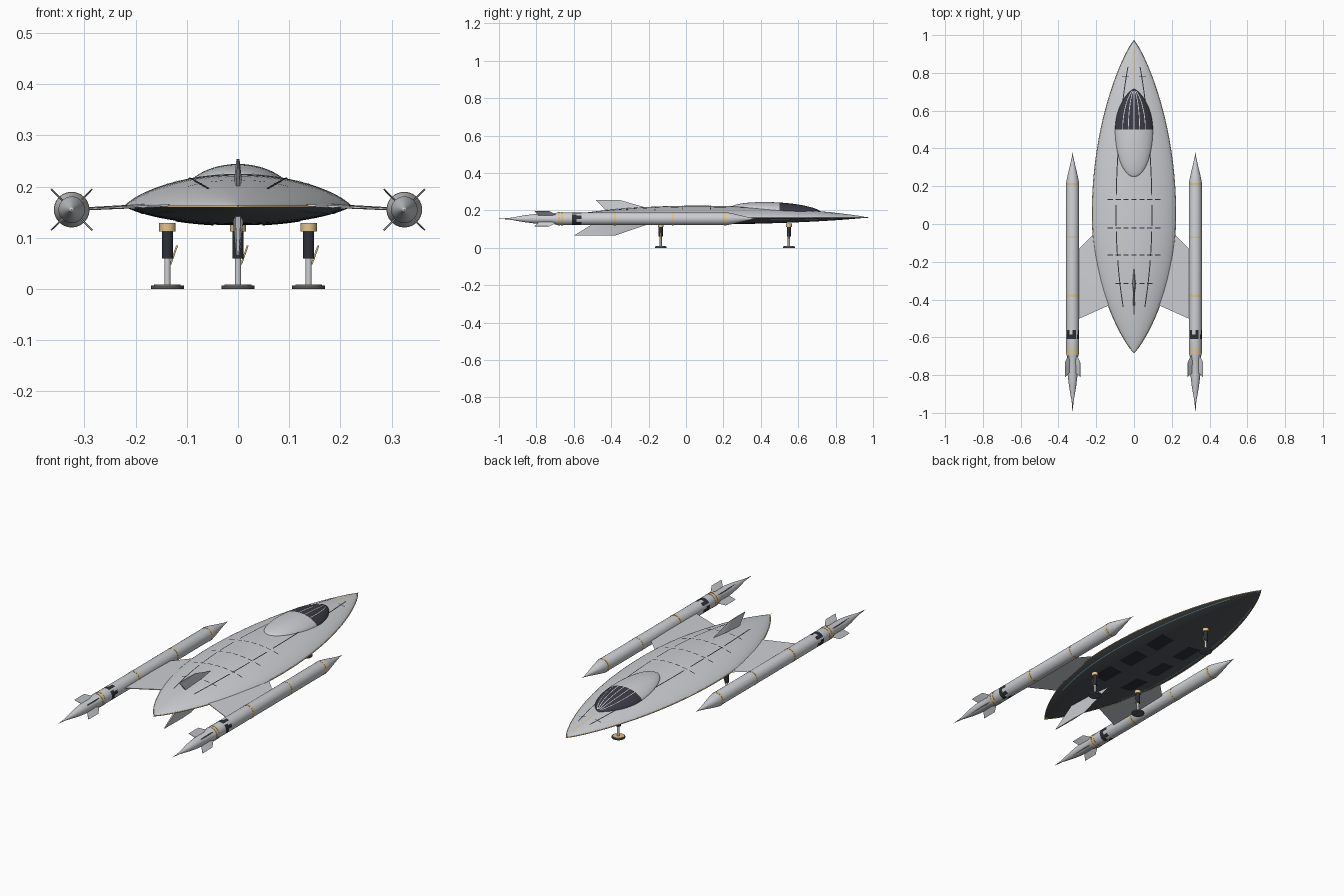
import bpy, bmesh, math
from mathutils import Vector

cube = bpy.data.objects.get("Cube")
if cube:
    bpy.data.objects.remove(cube, do_unlink=True)


def material(name, r, g, b):
    m = bpy.data.materials.new(name)
    m.use_nodes = True
    m.diffuse_color = (r, g, b, 1)
    for n in m.node_tree.nodes:
        if n.type == 'BSDF_PRINCIPLED':
            n.inputs['Base Color'].default_value = (r, g, b, 1)
            n.inputs['Roughness'].default_value = 0.5
    return m


GREY = material("hull grey", 0.61, 0.625, 0.65)
BELLY = material("belly charcoal", 0.09, 0.095, 0.105)
BLACK = material("panel black", 0.027, 0.03, 0.04)
GLASS = material("canopy glass", 0.045, 0.042, 0.06)
GOLD = material("gold trim", 0.76, 0.56, 0.26)
CYAN = material("cyan strip", 0.3, 0.65, 0.75)


def finish(bm, name, mats, facing=0, angle=35):
    bmesh.ops.remove_doubles(bm, verts=bm.verts, dist=1e-5)
    bmesh.ops.recalc_face_normals(bm, faces=bm.faces)
    if facing and sum(f.normal.z for f in bm.faces) * facing < 0:
        bmesh.ops.reverse_faces(bm, faces=bm.faces)
    me = bpy.data.meshes.new(name)
    bm.to_mesh(me)
    bm.free()
    for m in mats:
        me.materials.append(m)
    me.shade_smooth()
    me.set_sharp_from_angle(angle=math.radians(angle))
    ob = bpy.data.objects.new(name, me)
    bpy.context.collection.objects.link(ob)


def sheet(name, nu, nv, point, mats, rule=None, facing=0):
    """Grid surface through point(u, v), with u and v from 0 to 1."""
    bm = bmesh.new()
    g = [[bm.verts.new(point(i / nu, j / nv)) for j in range(nv + 1)] for i in range(nu + 1)]
    for i in range(nu):
        for j in range(nv):
            f = bm.faces.new((g[i][j], g[i + 1][j], g[i + 1][j + 1], g[i][j + 1]))
            if rule:
                f.material_index = rule(i, j)
    finish(bm, name, mats, facing)


def lathe(name, profile, place, mats, rule=None, sides=24):
    """Turn (position, radius) pairs; place(position, a, b) sets the axis."""
    n = len(profile) - 1

    def point(u, v):
        p, r = profile[round(u * n)]
        a = v * math.tau
        return place(p, r * math.cos(a), r * math.sin(a))
    sheet(name, n, sides, point, mats, rule)


def fin(name, root, tip, normal, root_t, tip_t):
    """Blade with sharp nose and blunt tail; root and tip are (leading, trailing) points."""
    bm = bmesh.new()
    rings = []
    for (lead, trail), t in ((root, root_t), (tip, tip_t)):
        lead, trail, n = Vector(lead), Vector(trail), Vector(normal).normalized() * t
        mid, end = lead.lerp(trail, 0.4), n * 0.5
        rings.append([bm.verts.new(p) for p in (lead, mid + n, trail + end, trail - end, mid - n)])
    a, b = rings
    for i in range(5):
        k = (i + 1) % 5
        bm.faces.new((a[i], a[k], b[k], b[i]))
    bm.faces.new(a)
    bm.faces.new(b)
    finish(bm, name, [GREY])


def tube(name, pts, radius, mat, cyclic=False):
    cu = bpy.data.curves.new(name, 'CURVE')
    cu.dimensions = '3D'
    cu.bevel_depth = radius
    cu.bevel_resolution = 1
    cu.use_fill_caps = True
    sp = cu.splines.new('POLY')
    sp.points.add(len(pts) - 1)
    for q, p in zip(sp.points, pts):
        q.co = (*p, 1)
    sp.use_cyclic_u = cyclic
    cu.materials.append(mat)
    bpy.context.collection.objects.link(bpy.data.objects.new(name, cu))


# Hull: pointed lens, grey above and charcoal below
EDGE, MID, FORE, AFT = 0.162, 0.05, 0.92, 0.73


def width(y):
    t = (y - MID) / (FORE if y > MID else AFT)
    return 0.221 * max(0, 1 - t * t) ** 0.85


def skin(x, y, side=1):
    w = max(width(y), 1e-6)
    return EDGE + side * (0.285 if side > 0 else 0.17) * w * max(0, 1 - (x / w) ** 2) ** 0.75


def hull_y(u):
    c = -math.cos(u * math.pi)
    return MID + c * (FORE if c > 0 else AFT)


def hull_point(u, v):
    y, a = hull_y(u), v * math.tau
    x = width(y) * math.cos(a)
    return x, y, skin(x, y, 1 if v <= 0.5 else -1)


sheet("hull", 56, 56, hull_point, [GREY, BELLY], lambda i, j: int(j >= 28))
rim = [(s * width(hull_y(k / 48)), hull_y(k / 48), EDGE - 0.001)
       for s, ks in ((1, range(49)), (-1, range(47, 0, -1))) for k in ks]
tube("hull_rim", rim, 0.0025, GOLD, True)
for name, start, end in (("nose_spike", 0.95, 0.985), ("tail_spike", -0.66, -0.695)):
    lathe(name, [(start, 0.004), (end, 0)], lambda p, a, b: (a, p, EDGE + b), [GREY], sides=8)


# Canopy: low teardrop bubble with glazed forward half that narrows to the nose
def bubble(s, y, lift=0.0):
    t = (y - 0.5) / (0.215 if y > 0.5 else 0.25)
    c = max(0, 1 - t * t)
    x = s * 0.1 * c ** (0.72 if y > 0.5 else 0.5)
    return x, y, skin(x, y) + 0.03 * max(0, c * (1 - s * s)) ** 0.6 + lift


def canopy_point(u, v):
    c = -math.cos(u * math.pi)
    return bubble(-math.cos(v * math.pi), 0.5 + c * (0.215 if c > 0 else 0.25))


sheet("canopy", 32, 24, canopy_point, [GREY, GLASS], lambda i, j: int(i >= 16), 1)


def rib(s):
    def point(u, v):
        x, y, z = bubble(s, 0.5 + 0.205 * u, 0.0015)
        return x + (v - 0.5) * 0.004, y, z
    return point


for k in range(-2, 3):
    sheet("canopy_rib", 14, 1, rib(k * 0.3), [GREY], facing=1)


# Surface lines and belly panels laid on the hull skin
def patch(name, x0, x1, y0, y1, mat, side=1, nu=6, nv=6):
    def point(u, v):
        x, y = x0 + (x1 - x0) * u, y0 + (y1 - y0) * v
        return x, y, skin(x, y, side) + side * 0.0015
    sheet(name, nu, nv, point, [mat], facing=side)


def long_line(name, share, y0, y1, mat, side, thick):
    def point(u, v):
        y = y0 + (y1 - y0) * u
        x = share * width(y) + (v - 0.5) * thick
        return x, y, skin(x, y, side) + side * 0.0015
    sheet(name, 32, 1, point, [mat], facing=side)


for s in (-1, 1):
    for y0, y1 in ((-0.44, -0.19), (-0.17, -0.04), (-0.01, 0.1), (0.15, 0.38), (0.55, 0.83)):
        long_line("seam_lengthwise", s * 0.43, y0, y1, BLACK, 1, 0.005)
    long_line("belly_strip", s * 0.86, -0.4, 0.82, CYAN, -1, 0.004)
    for y in (-0.1, 0.1, 0.3):
        patch("belly_panel", s * 0.085 - 0.037, s * 0.085 + 0.037, y - 0.065, y + 0.065, BLACK, -1)
# Crosswise seams are broken into dashes
for y, count in ((0.13, 3), (-0.02, 3), (-0.165, 3), (-0.315, 2)):
    for k in range(-count, count + 1):
        x = k * 0.042
        patch("seam_crosswise", x - 0.014, x + 0.014, y - 0.0025, y + 0.0025, BLACK, nv=1)
for x in (-0.045, 0.045):
    patch("nose_seam", x - 0.018, x + 0.018, 0.778, 0.782, BLACK, nv=1)
patch("nose_stripe", -0.0025, 0.0025, 0.74, 0.92, GOLD, nu=2, nv=12)

# Fins on the centreline
fin("dorsal_fin", ((0, -0.18, 0.205), (0, -0.42, 0.19)), ((0, -0.35, 0.254), (0, -0.48, 0.254)),
    (1, 0, 0), 0.009, 0.003)
fin("ventral_fin", ((0, -0.16, 0.14), (0, -0.47, 0.145)), ((0, -0.38, 0.065), (0, -0.6, 0.065)),
    (1, 0, 0), 0.011, 0.004)

# Engine pods with pylons, trim rings and tail fins
PX, PZ, R = 0.325, 0.155, 0.034
pod_profile = [(0.385, 0), (0.36, 0.003), (0.31, 0.014), (0.26, 0.026), (0.22, R), (-0.56, R),
               (-0.585, R), (-0.61, R), (-0.685, R), (-0.72, 0.025), (-0.8, 0.026),
               (-0.86, 0.019), (-0.94, 0.005), (-1.0, 0)]


def pod_rule(i, j):
    return int((i == 6 and j % 7 != 3) or (i == 5 and j % 4 < 2))


for s in (-1, 1):
    side = "left" if s > 0 else "right"

    def along(p, a, b):
        return s * PX + a, p, PZ + b
    lathe(side + "_pod", pod_profile, along, [GREY, BLACK], pod_rule)
    for y, half in ((0.21, 0.006), (-0.07, 0.004), (-0.38, 0.007), (-0.662, 0.005), (-0.68, 0.005)):
        ring = [(y + half, R), (y + half, R + 0.001), (y - half, R + 0.001), (y - half, R)]
        lathe(side + "_pod_ring", ring, along, [GOLD])
    for q in range(4):
        a = math.pi / 4 + q * math.pi / 2
        ca, sa = math.cos(a), math.sin(a)

        def at(r, y):
            return s * PX + r * ca, y, PZ + r * sa
        fin(side + "_pod_fin", (at(0.02, -0.68), at(0.02, -0.785)),
            (at(0.057, -0.73), at(0.057, -0.81)), (-sa, 0, ca), 0.002, 0.0015)
    fin(side + "_pylon", ((s * 0.17, -0.01, 0.164), (s * 0.12, -0.425, 0.164)),
        ((s * 0.31, -0.15, 0.156), (s * 0.31, -0.51, 0.156)), (0, 0, 1), 0.004, 0.003)

# Landing legs: pad, strut, sleeve, collar and brace
leg_parts = (("pad", BELLY, 0.032, 0, 0.007), ("pad_ring", GOLD, 0.026, 0.007, 0.009),
             ("strut", GREY, 0.006, 0.008, 0.115), ("sleeve", BLACK, 0.011, 0.06, 0.113),
             ("collar", GOLD, 0.016, 0.112, 0.129))
for leg, lx, ly in (("nose_leg", 0, 0.55), ("left_leg", 0.138, -0.135), ("right_leg", -0.138, -0.135)):
    for part, mat, r, z0, z1 in leg_parts:
        lathe(leg + "_" + part, [(z0, 0), (z0, r), (z1, r), (z1, 0)],
              lambda p, a, b: (lx + a, ly + b, p), [mat], sides=20)
    tube(leg + "_brace", [(lx + 0.006, ly, 0.048), (lx + 0.019, ly, 0.085)], 0.002, GOLD)
